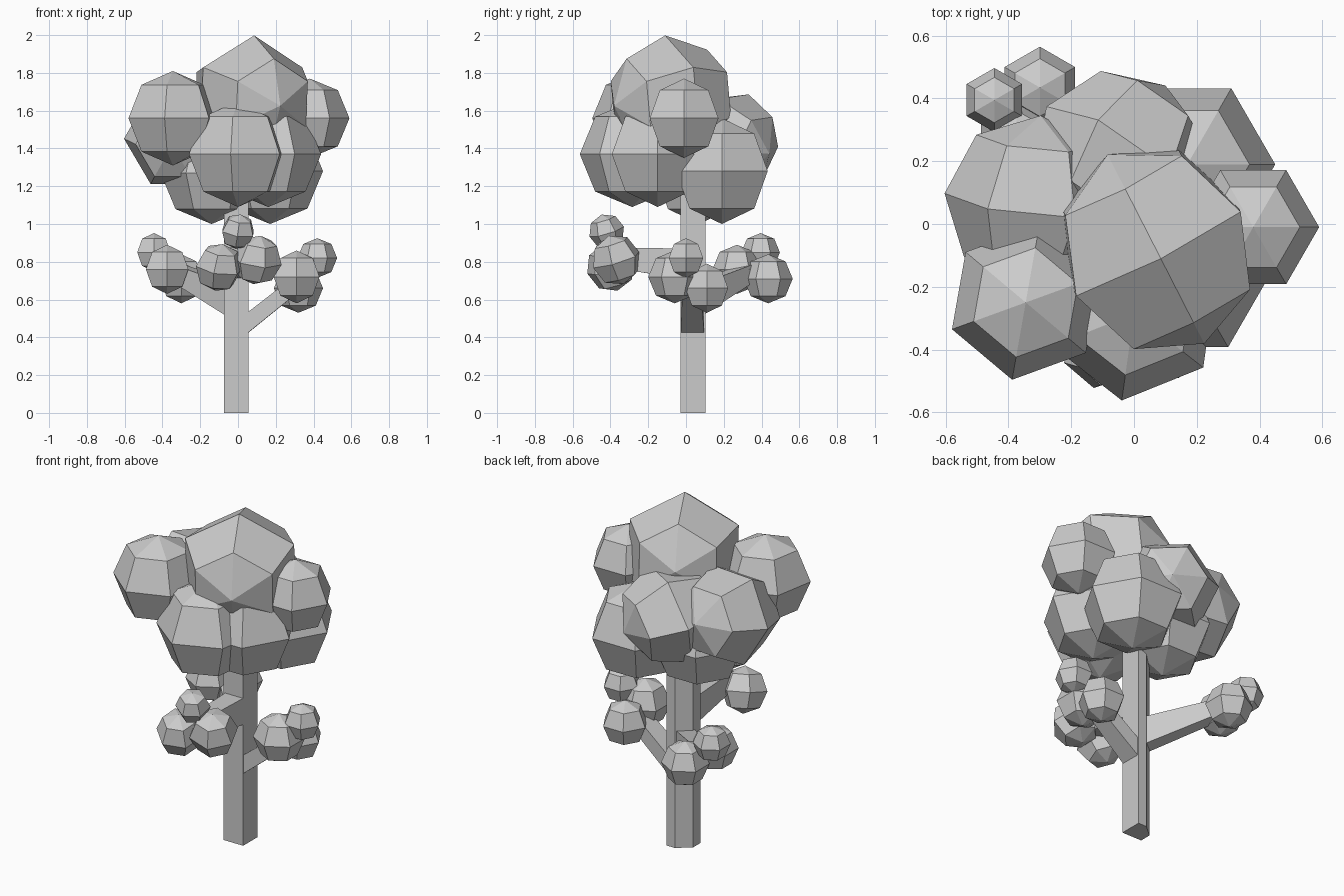
import bpy, bmesh, math
from mathutils import Vector, Matrix

if "Cube" in bpy.data.objects:
    bpy.data.objects.remove(bpy.data.objects["Cube"])


def finish(name, bm):
    bmesh.ops.recalc_face_normals(bm, faces=bm.faces[:])
    me = bpy.data.meshes.new(name)
    bm.to_mesh(me)
    bm.free()
    ob = bpy.data.objects.new(name, me)
    bpy.context.collection.objects.link(ob)
    return ob


def leaf(name, c, r, angle=0, pole=(0, 0, 1), side=None):
    """Six-sided, four-ring low-poly ball; pole is its axis, side points at a vertex."""
    p = Vector(pole).normalized()
    if side is None:
        a = math.radians(angle)
        side = (math.cos(a), math.sin(a), 0)
    s = Vector(side)
    s = (s - p * s.dot(p)).normalized()
    t = p.cross(s)
    rot = Matrix((s, t, p)).transposed().to_4x4()
    bm = bmesh.new()
    bmesh.ops.create_uvsphere(bm, u_segments=6, v_segments=4, radius=r)
    # make sure one equator vertex lies on local +x
    v = max(bm.verts, key=lambda q: q.co.xy.length)
    turn = Matrix.Rotation(-math.atan2(v.co.y, v.co.x), 4, 'Z')
    bm.transform(Matrix.Translation(c) @ rot @ turn)
    return finish(name, bm)


def loft(name, a, b):
    """Closed solid between two matching outlines."""
    bm = bmesh.new()
    lo = [bm.verts.new(p) for p in a]
    hi = [bm.verts.new(p) for p in b]
    bm.faces.new(lo)
    bm.faces.new(hi)
    n = len(a)
    for i in range(n):
        j = (i + 1) % n
        bm.faces.new((lo[i], lo[j], hi[j], hi[i]))
    return finish(name, bm)


def branch(name, start, end, w0, h0, w1, h1):
    """Tapered four-sided limb with an upright root section."""
    d = Vector(end) - Vector(start)
    side = Vector((-d.y, d.x, 0)).normalized()

    def rect(c, w, h):
        return [Vector(c) + side * (w / 2 * i) + Vector((0, 0, h / 2 * k))
                for i, k in ((-1, -1), (1, -1), (1, 1), (-1, 1))]
    return loft(name, rect(start, w0, h0), rect(end, w1, h1))


# trunk: square post with one cut back corner
outline = [(-.075, -.03), (.055, -.03), (.055, .103), (0, .103), (-.075, .04)]
loft("trunk", [(x, y, 0) for x, y in outline], [(x, y, 1.3) for x, y in outline])

# branches
branch("right_branch", (.03, .035, .46), (.32, .03, .69), .125, .11, .10, .10)
branch("left_branch", (-.03, .05, .60), (-.34, .35, .75), .10, .17, .08, .09)
branch("front_branch", (-.005, 0, .79), (0, -.38, .82), .12, .16, .09, .11)

# crown
leaf("crown_top", (.07, -.08, 1.66), .34, pole=(.45, -.88, -.10), side=(0, 0, 1))
leaf("crown_front", (0, -.285, 1.37), .28, -98)
leaf("crown_front_right", (.16, -.15, 1.37), .28, 0)
leaf("crown_right_low", (.17, .19, 1.28), .28, 0)
leaf("crown_back_low", (-.14, .07, 1.27), .27, 0)
leaf("crown_right_high", (.38, -.01, 1.56), .21, 0)
leaf("crown_front_left", (-.345, -.25, 1.56), .25, -100)
leaf("crown_left", (-.325, .07, 1.45), .28, pole=(.1, 1, .15), side=(.5, 0, .866))
leaf("crown_back", (-.05, .215, 1.44), .28, pole=(.55, .83, -.25), side=(-.35, .2, .9))

# small leaf clusters at the branch ends
clusters = {
    "right": [((.31, -.06, .72), .14, -90), ((.42, 0, .82), .105, 0), ((.32, .11, .66), .13, 0)],
    "left": [((-.445, .395, .85), .102, 90), ((-.30, .435, .71), .13, 90), ((-.375, .27, .76), .13, 30)],
    "front": [((0, -.42, .96), .095, -90), ((-.10, -.40, .77), .13, -100), ((.10, -.37, .81), .135, -70)],
}
tilts = {"right": (0, 0, 1), "left": (0, 0, 1), "front": (.15, -.3, 1)}
for key, balls in clusters.items():
    for i, (c, r, a) in enumerate(balls):
        leaf(f"{key}_leaf_{i + 1}", c, r, a, pole=tilts[key])
